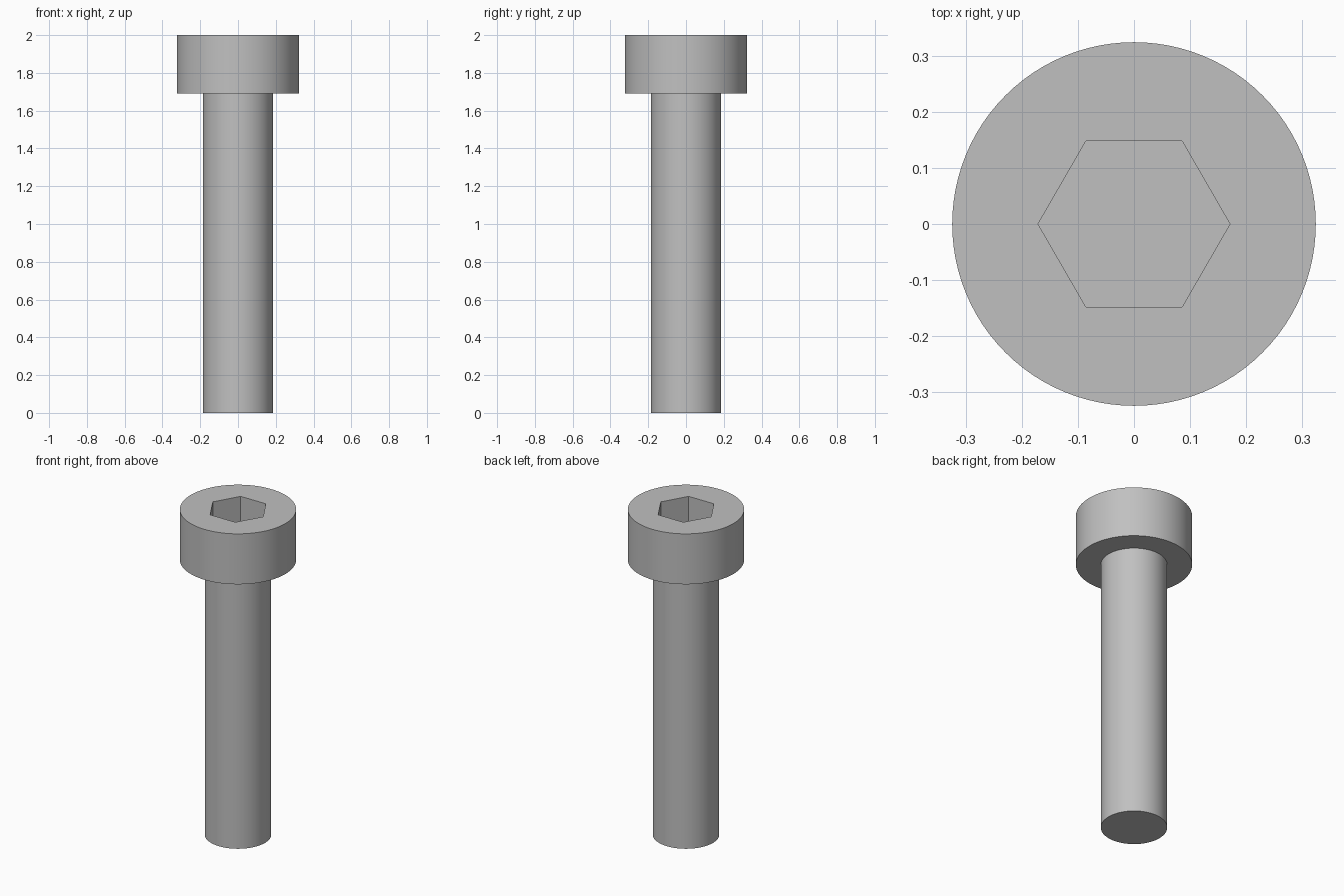
import bpy, bmesh, math
from mathutils import Matrix

if "Cube" in bpy.data.objects:
    bpy.data.objects.remove(bpy.data.objects["Cube"])

SHANK_R, HEAD_R = 0.185, 0.324
HEAD_Z, TOP_Z = 1.69, 2.0
SOCKET_R, SOCKET_DEPTH = 0.171, 0.18
SIDES = 96

steel = bpy.data.materials.new("grey steel")
steel.use_nodes = True
colour = (0.53, 0.53, 0.53, 1)
steel.diffuse_color = colour
steel.node_tree.nodes["Principled BSDF"].inputs["Base Color"].default_value = colour


def prism(name, sides, rings, turn=0.0):
    """Closed solid lofted through (radius, height) rings."""
    bm = bmesh.new()
    loops = []
    for r, z in rings:
        place = Matrix.Translation((0, 0, z)) @ Matrix.Rotation(turn, 4, "Z")
        loops.append(bmesh.ops.create_circle(bm, segments=sides, radius=r, matrix=place)["verts"])
    for a, b in zip(loops, loops[1:]):
        for i in range(sides):
            j = (i + 1) % sides
            bm.faces.new((a[i], a[j], b[j], b[i]))
    bm.faces.new(loops[0])
    bm.faces.new(loops[-1])
    bmesh.ops.recalc_face_normals(bm, faces=bm.faces)
    mesh = bpy.data.meshes.new(name)
    bm.to_mesh(mesh)
    bm.free()
    mesh.materials.append(steel)
    obj = bpy.data.objects.new(name, mesh)
    bpy.context.collection.objects.link(obj)
    return obj


# Shank and cylindrical head in one solid
screw = prism("cap_screw", SIDES, [(SHANK_R, 0), (SHANK_R, HEAD_Z), (HEAD_R, HEAD_Z), (HEAD_R, TOP_Z)])

# Hexagonal socket, points towards front and back
cutter = prism("socket_cutter", 6, [(SOCKET_R, TOP_Z - SOCKET_DEPTH), (SOCKET_R, TOP_Z + 0.1)], math.pi / 6)
cutter.hide_render = True
cut = screw.modifiers.new("hex_socket", "BOOLEAN")
cut.operation = "DIFFERENCE"
cut.solver = "EXACT"
cut.object = cutter

bpy.ops.object.select_all(action="DESELECT")
screw.select_set(True)
bpy.context.view_layer.objects.active = screw
bpy.ops.object.modifier_apply(modifier=cut.name)
bpy.data.objects.remove(cutter)

# Smooth round walls, crisp rims and socket
bpy.ops.object.shade_smooth_by_angle(angle=math.radians(30))
